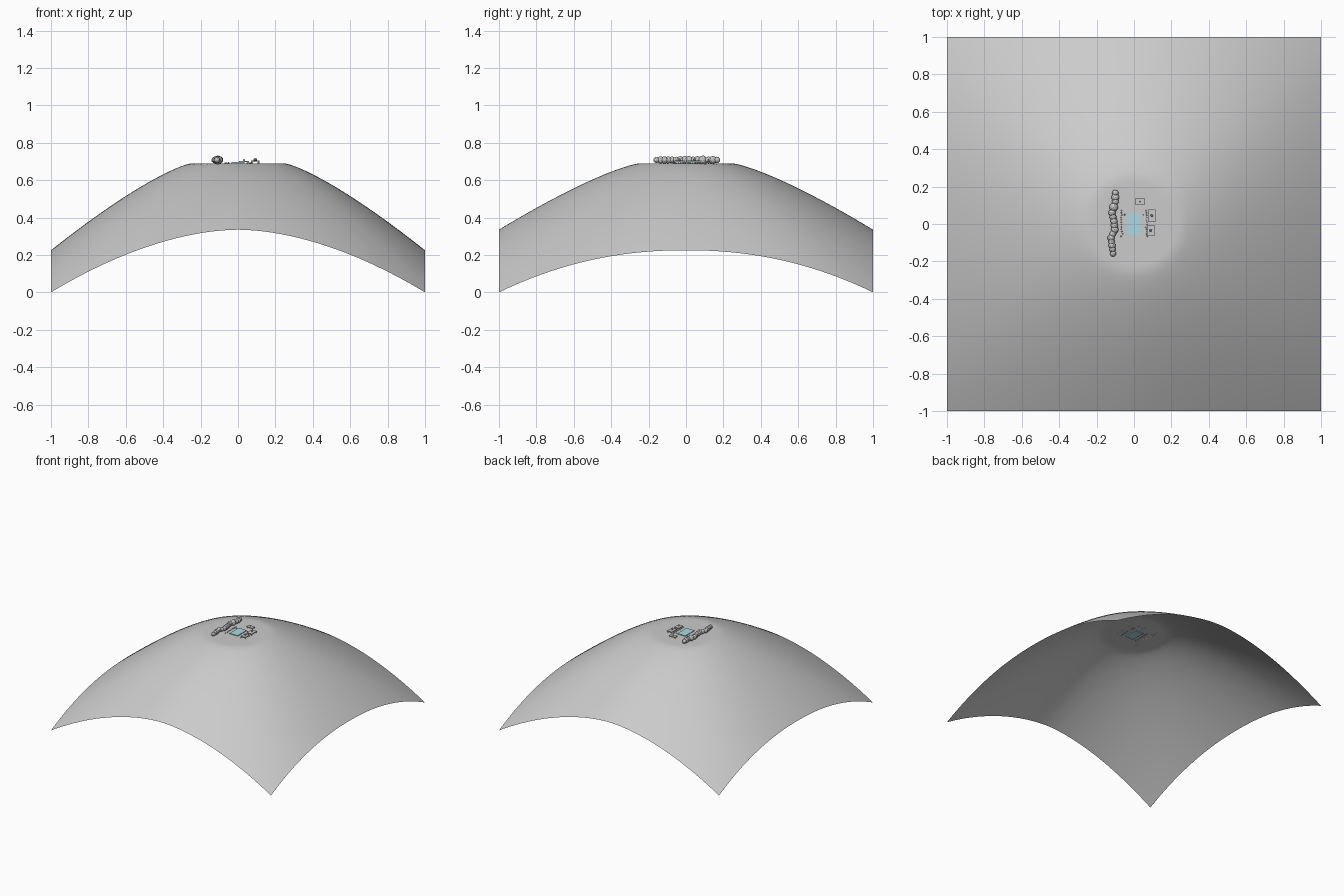
import bpy, bmesh, math, random
from mathutils import Matrix, Vector

if "Cube" in bpy.data.objects:
    bpy.data.objects.remove(bpy.data.objects["Cube"])

random.seed(4)
TOP = 0.69


def finish(bm, name, smooth=False, color=None):
    me = bpy.data.meshes.new(name)
    bm.to_mesh(me)
    bm.free()
    for p in me.polygons:
        p.use_smooth = smooth
    ob = bpy.data.objects.new(name, me)
    bpy.context.collection.objects.link(ob)
    if color:
        mat = bpy.data.materials.new(name + "_color")
        mat.diffuse_color = color
        mat.use_nodes = True
        mat.node_tree.nodes["Principled BSDF"].inputs["Base Color"].default_value = mat.diffuse_color
        me.materials.append(mat)
    return ob


def add_box(bm, loc, size):
    m = Matrix.Translation(loc) @ Matrix.Diagonal((*size, 1))
    bmesh.ops.create_cube(bm, size=1, matrix=m)


def add_rock(bm, loc, r, sub=2):
    s = [r * random.uniform(0.88, 1.1) for _ in range(3)]
    rot = Matrix.Rotation(random.uniform(0, 6.28), 4, 'Z')
    m = Matrix.Translation(loc) @ rot @ Matrix.Diagonal((*s, 1))
    bmesh.ops.create_icosphere(bm, subdivisions=sub, radius=1, matrix=m)


def hill_height(x, y):
    ax, ay = abs(x), abs(y)
    r = math.hypot(ax, ay)
    if r < 0.25:
        return TOP
    big = max(ax, ay)
    u = min(ax, ay) / big
    # height where this direction meets the square border
    if ay >= ax:
        edge = 0.335 * (1 - u ** 1.8)
    else:
        edge = 0.225 * (1 - u ** 2.15)
    t = (r - 0.25) / (r / big - 0.25)
    return TOP - (TOP - edge) * t ** 1.28


# hill: open sheet with a flat summit
bm = bmesh.new()
bmesh.ops.create_grid(bm, x_segments=64, y_segments=64, size=1)
for v in bm.verts:
    v.co.z = hill_height(v.co.x, v.co.y)
finish(bm, "hill", smooth=True)

# winding boulder wall
path = [(-0.10, 0.165), (-0.10, 0.12), (-0.117, 0.06), (-0.107, 0.015),
        (-0.103, -0.03), (-0.123, -0.075), (-0.117, -0.115), (-0.112, -0.158)]
bm = bmesh.new()
for a, b in zip(path, path[1:]):
    for k in (0, 0.5):
        p = Vector(a).lerp(Vector(b), k)
        add_rock(bm, (p.x, p.y, 0.708), random.uniform(0.018, 0.023))
add_rock(bm, (*path[-1], 0.708), 0.018)
finish(bm, "boulder_wall")

# pool
bm = bmesh.new()
add_box(bm, (0, 0.002, 0.690), (0.072, 0.116, 0.012))
finish(bm, "pool", color=(0.42, 0.70, 0.76, 1))

# pebble rows beside the pool
bm = bmesh.new()
for side in (-1, 1):
    for i in range(12):
        add_rock(bm, (side * 0.065 + random.uniform(-0.005, 0.005),
                      -0.065 + i * 0.0125, 0.691), 0.004, 1)
    add_rock(bm, (side * 0.05, 0.05, 0.692), 0.005, 1)
finish(bm, "pebbles")

# low tables with a small round ornament
for i, (x, y, w, d, h) in enumerate([(0.032, 0.12, 0.055, 0.032, 0.012),
                                     (0.095, 0.045, 0.042, 0.066, 0.014),
                                     (0.09, -0.035, 0.042, 0.055, 0.014)]):
    bm = bmesh.new()
    add_box(bm, (x, y, TOP + h - 0.003), (w, d, 0.006))
    for sx in (-1, 1):
        for sy in (-1, 1):
            add_box(bm, (x + sx * (w / 2 - 0.004), y + sy * (d / 2 - 0.004),
                         TOP + h / 2 - 0.002), (0.005, 0.005, h))
    add_rock(bm, (x, y, TOP + h + 0.006), 0.008 if i else 0.006, 1)
    finish(bm, "table_%d" % (i + 1))
